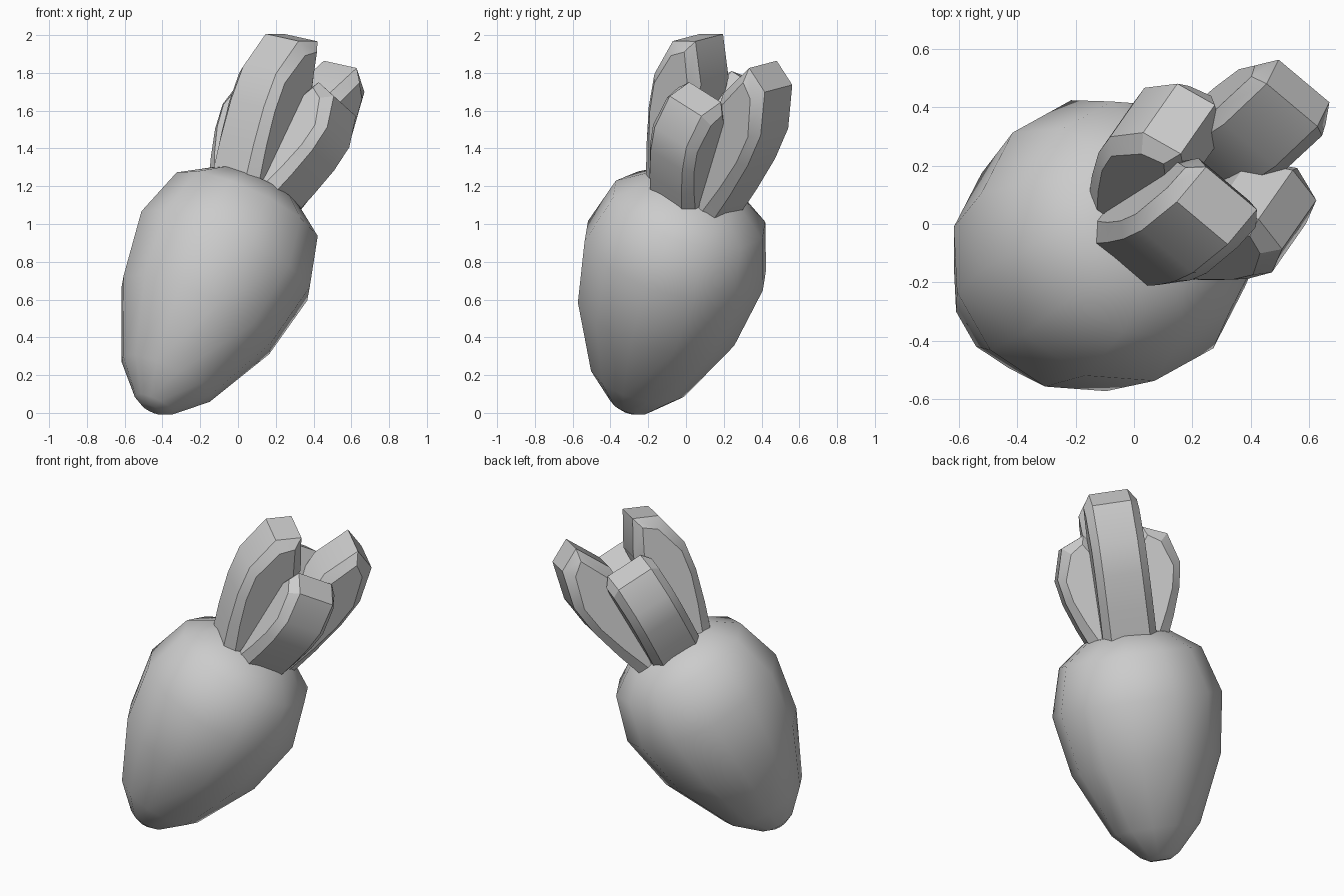
import bpy, bmesh, math
from mathutils import Vector

if "Cube" in bpy.data.objects:
    bpy.data.objects.remove(bpy.data.objects["Cube"])

# Tilted frame: base point, long axis, and the two leaf directions across it
BASE = Vector((-0.456, -0.30, 0.02))
AXIS = Vector((0.413, 0.262, 0.873)).normalized()
SIDE = Vector((0.756, -0.634, -0.167))
SIDE = (SIDE - AXIS * SIDE.dot(AXIS)).normalized()
BACK = AXIS.cross(SIDE)


def finish(name, bm, angle):
    bmesh.ops.recalc_face_normals(bm, faces=bm.faces[:])
    mesh = bpy.data.meshes.new(name)
    bm.to_mesh(mesh)
    bm.free()
    ob = bpy.data.objects.new(name, mesh)
    bpy.context.collection.objects.link(ob)
    bpy.ops.object.select_all(action='DESELECT')
    ob.select_set(True)
    bpy.context.view_layer.objects.active = ob
    bpy.ops.object.shade_smooth_by_angle(angle=math.radians(angle))
    return ob


def loft(name, loops, angle):
    """Skin closed loops of points and cap both ends."""
    bm = bmesh.new()
    rings = [[bm.verts.new(p) for p in loop] for loop in loops]
    n = len(rings[0])
    for a, b in zip(rings, rings[1:]):
        for i in range(n):
            j = (i + 1) % n
            bm.faces.new((a[i], a[j], b[j], b[i]))
    bm.faces.new(rings[0])
    bm.faces.new(rings[-1])
    return finish(name, bm, angle)


# Root body: (distance along axis, radius)
PROFILE = [(0.0, 0.06), (0.03, 0.115), (0.185, 0.265), (0.57, 0.445),
           (0.93, 0.507), (1.21, 0.425), (1.33, 0.26), (1.37, 0.11)]
SIDES = 12
body = []
for t, r in PROFILE:
    ring = []
    for i in range(SIDES):
        a = math.tau * i / SIDES - math.radians(8)
        ring.append(BASE + AXIS * t + (SIDE * math.cos(a) + BACK * math.sin(a)) * r)
    body.append(ring)
loft("root_body", body, 60)

# Leaf outline: (distance out from axis, height above leaf base)
OUTLINE = [(0.235, 0.03), (0.297, 0.23), (0.35, 0.44), (0.372, 0.63), (0.315, 0.86),
           (0.175, 0.93), (0.065, 0.72), (0.06, 0.46), (0.09, 0.23), (0.12, 0.03)]
LEAF_BASE = 1.24


def leaf(name, out, stretch, lean, shift=0.0):
    """Thick leaf: wide rim with a chamfer down to an inset flat face each side."""
    across = AXIS.cross(out)
    loops = []
    for w, inset in ((-0.16, 1), (-0.115, 0), (0.115, 0), (0.16, 1)):
        loop = []
        for i, (q, t) in enumerate(OUTLINE):
            if inset:
                q += -0.045 if i < 5 else (0.02 if i == 5 else 0.045)
                t = 0.45 + (t - 0.45) * 0.86
            t *= stretch
            q2, t2 = q + shift + lean * t, t - lean * (q - 0.215)
            loop.append(BASE + AXIS * (LEAF_BASE + t2) + out * q2 + across * w)
        loops.append(loop)
    loft(name, loops, 28)


leaf("leaf_front", -BACK, 0.98, 0.02)
leaf("leaf_back", BACK, 1.02, 0.01)
leaf("leaf_right", SIDE, 0.77, 0.03, -0.02)
leaf("leaf_left", -SIDE, 0.77, 0.03, -0.02)
